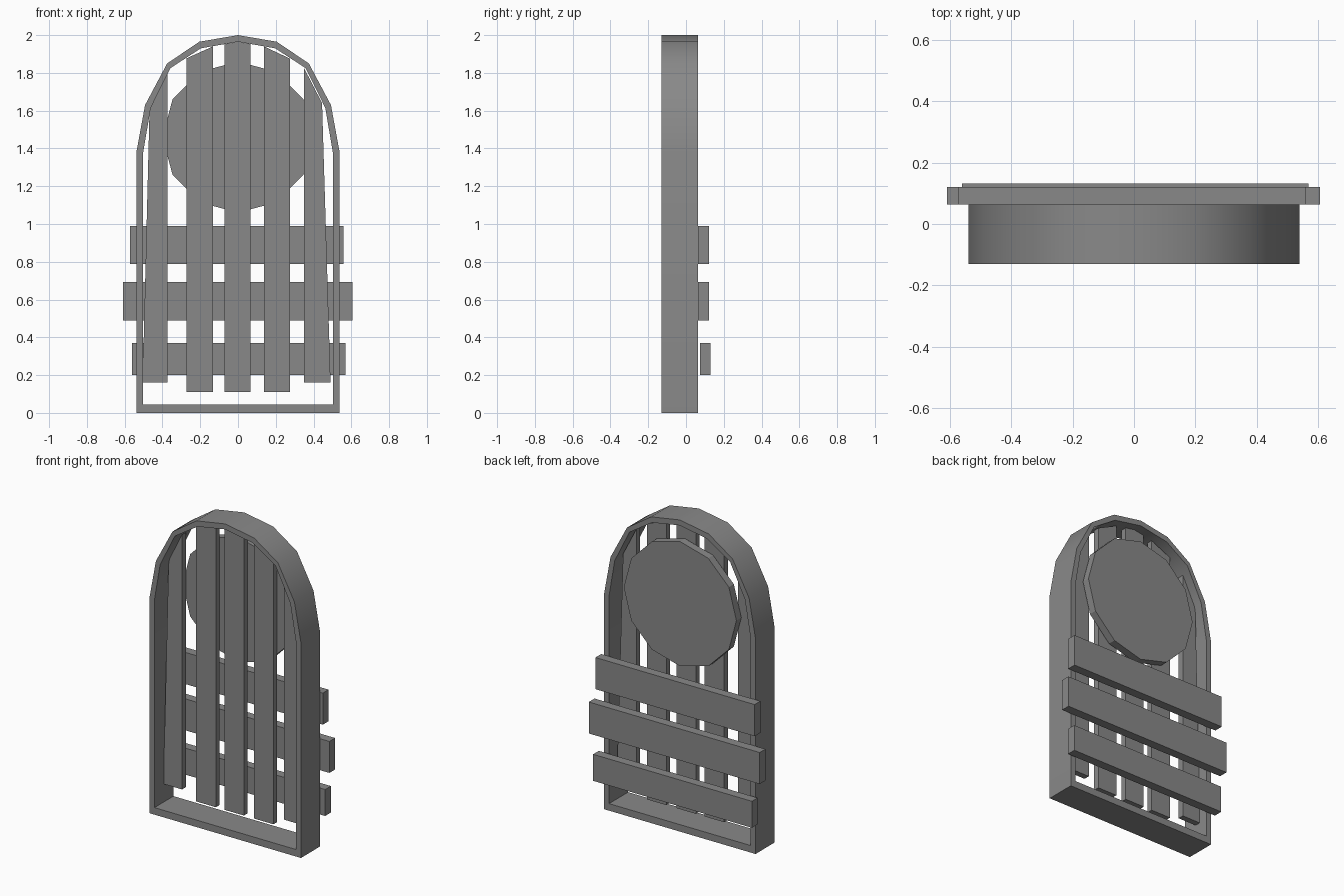
import bpy
import bmesh
import math
from mathutils import Matrix

if "Cube" in bpy.data.objects:
    bpy.data.objects.remove(bpy.data.objects["Cube"], do_unlink=True)

# One plain grey for every part
GREY = (0.25, 0.25, 0.25, 1.0)
mat = bpy.data.materials.new("weathered grey")
mat.use_nodes = True
mat.diffuse_color = GREY
mat.node_tree.nodes["Principled BSDF"].inputs["Base Color"].default_value = GREY


def finish(name, bm):
    bmesh.ops.recalc_face_normals(bm, faces=bm.faces)
    mesh = bpy.data.meshes.new(name)
    bm.to_mesh(mesh)
    bm.free()
    mesh.materials.append(mat)
    obj = bpy.data.objects.new(name, mesh)
    bpy.context.collection.objects.link(obj)
    return obj


def panel(name, outline, y0, y1):
    """Extrude an (x, z) outline from y0 to y1."""
    bm = bmesh.new()
    front = [bm.verts.new((x, y0, z)) for x, z in outline]
    back = [bm.verts.new((x, y1, z)) for x, z in outline]
    bm.faces.new(front)
    bm.faces.new(back)
    for i in range(len(outline)):
        bm.faces.new((front[i - 1], front[i], back[i], back[i - 1]))
    return finish(name, bm)


def mirrored(half):
    """Complete an arch from its right half, listed from foot to crown."""
    return half + [(-x, z) for x, z in reversed(half) if x > 0]


# Arched frame: a ring between the outer and inner outlines
outer = mirrored([(0.538, 0), (0.538, 1.38), (0.492, 1.63), (0.375, 1.85), (0.205, 1.965), (0, 2)])
inner = mirrored([(0.502, 0.045), (0.502, 1.38), (0.462, 1.615), (0.358, 1.825), (0.197, 1.93), (0, 1.965)])
bm = bmesh.new()
loops = [[bm.verts.new((x, y, z)) for x, z in pts]
         for pts, y in ((outer, -0.13), (outer, 0.063), (inner, 0.063), (inner, -0.13))]
for k in range(4):
    a, b = loops[k - 1], loops[k]
    for i in range(len(a)):
        bm.faces.new((a[i - 1], a[i], b[i], b[i - 1]))
frame = finish("arched_frame", bm)
bpy.ops.object.select_all(action="DESELECT")
frame.select_set(True)
bpy.context.view_layer.objects.active = frame
bpy.ops.object.shade_smooth_by_angle(angle=math.radians(35))

# Upright slats, cut at the top to follow the arch
slats = {
    "left_outer_slat": [(0.35, 0.16), (0.49, 0.16), (0.445, 1.64), (0.35, 1.825)],
    "left_inner_slat": [(0.138, 0.11), (0.276, 0.11), (0.276, 1.875), (0.138, 1.94)],
    "middle_slat": [(-0.072, 0.11), (0.066, 0.11), (0.066, 1.953), (0, 1.965), (-0.072, 1.952)],
    "right_inner_slat": [(-0.273, 0.11), (-0.133, 0.11), (-0.133, 1.94), (-0.273, 1.877)],
    "right_outer_slat": [(-0.505, 0.16), (-0.373, 0.16), (-0.373, 1.81), (-0.468, 1.62)],
}
for name, outline in slats.items():
    panel(name, outline, -0.035, 0.003)

# Cross planks on the back
for name, x0, x1, z0, z1, y in (
        ("lower_plank", -0.56, 0.568, 0.20, 0.37, 0.073),
        ("middle_plank", -0.608, 0.605, 0.49, 0.692, 0.063),
        ("upper_plank", -0.572, 0.558, 0.787, 0.99, 0.063)):
    panel(name, [(x0, z0), (x1, z0), (x1, z1), (x0, z1)], y, y + 0.058)

# Twelve-sided disc behind the slats
bm = bmesh.new()
bmesh.ops.create_cone(bm, cap_ends=True, segments=12, radius1=0.4, radius2=0.4, depth=0.05,
                      matrix=Matrix.Translation((0, 0.035, 1.46)) @ Matrix.Rotation(math.pi / 2, 4, "X"))
finish("round_disc", bm)
